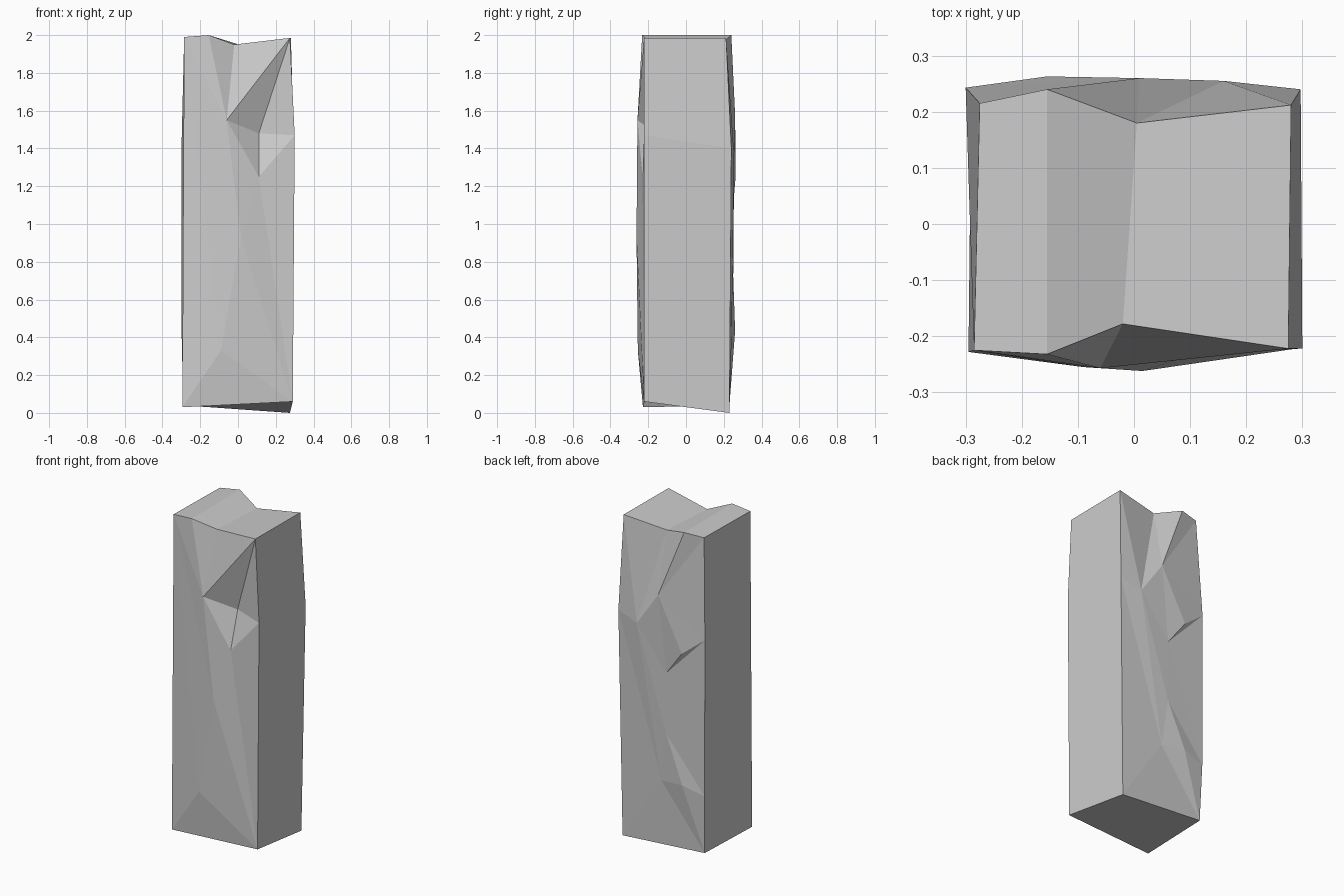
import bpy, bmesh
from mathutils import Vector
from mathutils.geometry import delaunay_2d_cdt

if "Cube" in bpy.data.objects:
    bpy.data.objects.remove(bpy.data.objects["Cube"])

# Chipped front: outline (top left, clockwise), then inner chip points
front_rim = [(-.285, -.225, 1.99), (-.155, -.232, 2.0), (-.02, -.178, 1.95),
             (.275, -.222, 1.985), (.30, -.222, 1.47), (.29, -.222, .06),
             (-.295, -.228, .03)]
front_in = [(-.06, -.257, 1.55), (.11, -.16, 1.48), (.11, -.23, 1.25),
            (.015, -.262, .93), (-.09, -.255, .33)]
front_creases = [(0, 7), (1, 7), (2, 7), (3, 7), (7, 8), (3, 8), (8, 4), (8, 9), (9, 4),
                 (7, 9), (7, 10), (9, 10), (10, 5), (10, 11), (11, 5), (11, 6), (0, 11), (0, 10), (9, 5)]

# Chipped back: same order
back_rim = [(-.275, .215, 1.99), (-.155, .24, 2.0), (.005, .18, 1.95),
            (.28, .212, 1.985), (.297, .24, 1.40), (.275, .23, 0),
            (-.29, .23, .04), (-.298, .243, .40), (-.30, .243, 1.37)]
back_in = [(.01, .26, 1.575), (.16, .255, 1.36), (-.155, .263, 1.255), (-.04, .25, 1.10),
           (-.04, .25, .72), (-.155, .26, .436), (0, .242, .42)]
back_creases = [(3, 10), (2, 10), (2, 9), (9, 10), (1, 9), (0, 9), (8, 9), (9, 11), (8, 11),
                (9, 12), (11, 12), (8, 12), (7, 12), (10, 12), (12, 13), (10, 13), (13, 7),
                (13, 14), (14, 7), (14, 15), (13, 15), (10, 15), (4, 15), (15, 5), (15, 6), (14, 6)]

bm = bmesh.new()


def chipped_side(rim, inner, creases):
    """Triangulate one side in the x-z plane, keeping its creases."""
    pts = rim + inner
    verts = [bm.verts.new(p) for p in pts]
    n = len(rim)
    edges = [(i, (i + 1) % n) for i in range(n)] + creases
    _, _, faces, origin, _, _ = delaunay_2d_cdt(
        [Vector((p[0], p[2])) for p in pts], edges, [], 1, 1e-5)
    for f in faces:
        bm.faces.new([verts[origin[i][0]] for i in f])
    return verts[:n]


f = chipped_side(front_rim, front_in, front_creases)
b = chipped_side(back_rim, back_in, back_creases)

# Top strips
for i in range(3):
    bm.faces.new((f[i], f[i + 1], b[i + 1], b[i]))
# Right side, underside, left side
bm.faces.new((f[3], f[4], b[4], b[3]))
bm.faces.new((f[4], f[5], b[5], b[4]))
bm.faces.new((f[5], f[6], b[6], b[5]))
bm.faces.new((f[6], f[0], b[0], b[8], b[7], b[6]))

bmesh.ops.recalc_face_normals(bm, faces=bm.faces)
mesh = bpy.data.meshes.new("stone_block")
bm.to_mesh(mesh)
bm.free()
block = bpy.data.objects.new("stone_block", mesh)
bpy.context.collection.objects.link(block)
